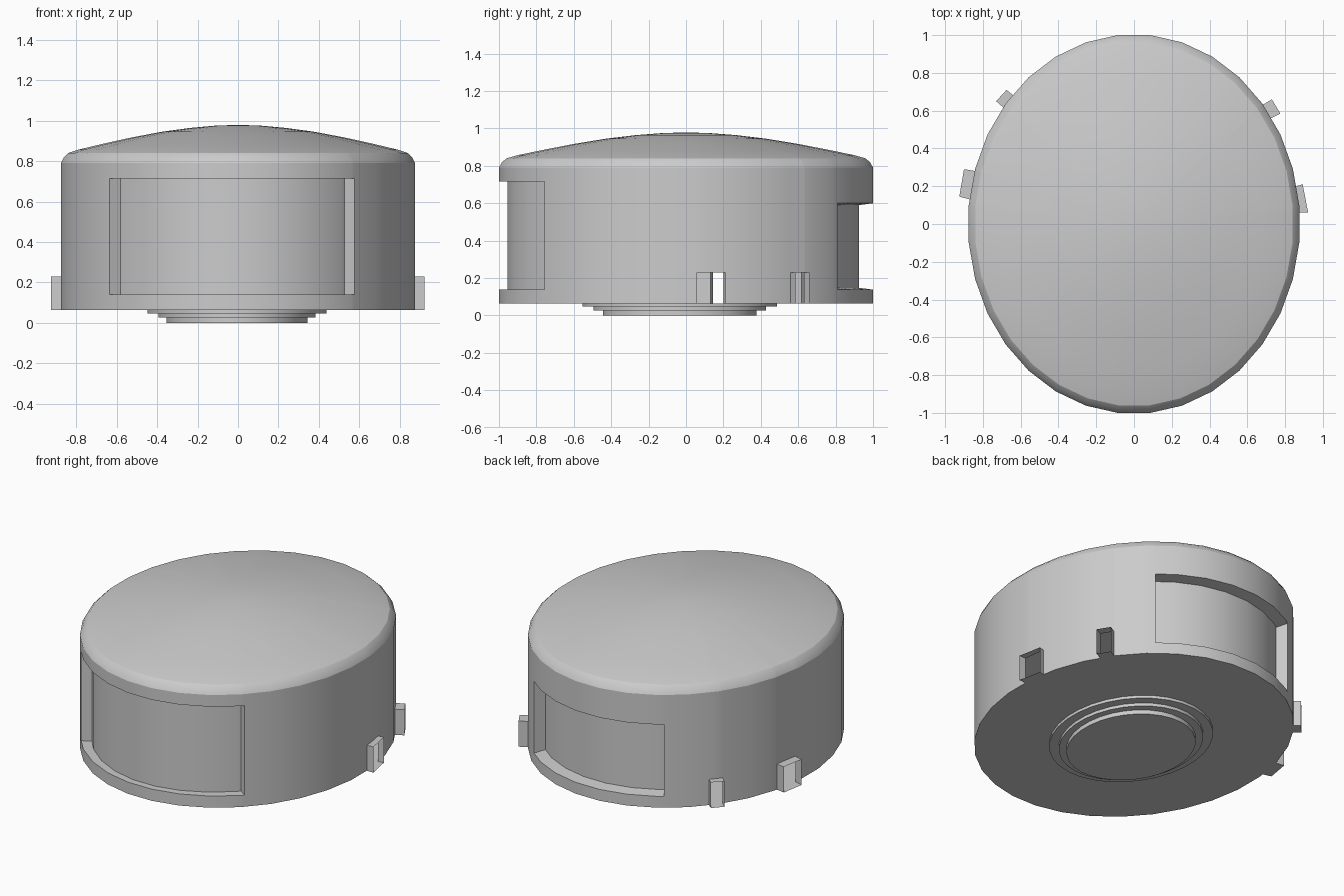
import bpy, bmesh, math

if "Cube" in bpy.data.objects:
    bpy.data.objects.remove(bpy.data.objects["Cube"])

A, B, N = 0.875, 1.0, 32          # half width, half depth, number of sides
STEP = 2 * math.pi / N
Z0, Z1 = 0.065, 0.79              # bottom and top of the upright wall


def ang(x, y):
    return math.atan2(y / B, x / A) % (2 * math.pi)


def pt(t, z, sx=1.0, sy=None):
    """Point on the faceted oval at angle t, optionally scaled inwards."""
    u = t - round(t / STEP) * STEP
    r = 1 / math.cos(u)
    return (A * sx * r * math.cos(t), B * (sx if sy is None else sy) * r * math.sin(t), z)


def finish(bm, name, smooth=True):
    bmesh.ops.remove_doubles(bm, verts=bm.verts[:], dist=1e-4)
    bmesh.ops.recalc_face_normals(bm, faces=bm.faces[:])
    me = bpy.data.meshes.new(name)
    bm.to_mesh(me)
    bm.free()
    ob = bpy.data.objects.new(name, me)
    bpy.context.collection.objects.link(ob)
    if smooth:
        bpy.ops.object.select_all(action='DESELECT')
        bpy.context.view_layer.objects.active = ob
        ob.select_set(True)
        bpy.ops.object.shade_smooth_by_angle(angle=math.radians(25))
    return ob


def face(bm, *pts):
    bm.faces.new([bm.verts.new(p) for p in pts])


# Recessed panels: start, end, z low, z high, floor scale x, floor scale y, wall slope
panels = [
    (ang(-0.635, -0.688), ang(0.575, -0.754), 0.14, 0.715, 0.914, 0.955, 0.0),
    (ang(0.515, 0.808), ang(-0.445, 0.861), 0.138, 0.6, 0.925, 0.925, 0.01),
]
# Side sockets: two wall points, then the matching two outer points
sockets = {
    "right_socket": ((0.874, 0.06), (0.857, 0.20), (0.922, 0.06), (0.893, 0.21)),
    "back_right_socket": ((0.725, 0.56), (0.68, 0.629), (0.775, 0.585), (0.73, 0.66)),
    "back_left_socket": ((-0.64, 0.682), (-0.69, 0.615), (-0.675, 0.71), (-0.73, 0.65)),
    "left_socket": ((-0.84, 0.28), (-0.868, 0.13), (-0.90, 0.29), (-0.925, 0.145)),
}
ZS = 0.23                         # top of the sockets

openings = [p[:4] for p in panels]
openings += [(ang(*s[0]), ang(*s[1]), Z0, ZS) for s in sockets.values()]

ts = [(i + 0.5) * STEP for i in range(N)]
ts += [t for o in openings for t in o[:2]]
ts = sorted(set(ts))
ts.append(ts[0] + 2 * math.pi)
spans = list(zip(ts, ts[1:]))
zs = sorted({Z0, Z1} | {z for o in openings for z in o[2:]})

# Body: upright wall with openings left out
bm = bmesh.new()
for a, b in spans:
    m = (a + b) / 2
    for lo, hi in zip(zs, zs[1:]):
        zm = (lo + hi) / 2
        if any(o[0] < m < o[1] and o[2] < zm < o[3] for o in openings):
            continue
        face(bm, pt(a, lo), pt(b, lo), pt(b, hi), pt(a, hi))

# Rounded shoulder and shallow domed lid
dome = [(1, Z1), (0.985, 0.818), (0.96, 0.84), (0.90, 0.857), (0.77, 0.884),
        (0.6, 0.917), (0.43, 0.945), (0.27, 0.964), (0.13, 0.975)]
for a, b in spans:
    for (r0, h0), (r1, h1) in zip(dome, dome[1:]):
        face(bm, pt(a, h0, r0), pt(b, h0, r0), pt(b, h1, r1), pt(a, h1, r1))
    face(bm, pt(a, 0.975, 0.13), pt(b, 0.975, 0.13), (0, 0, 0.979))

# Underside
face(bm, *[pt(t, Z0) for t in reversed(ts[:-1])])

# Panel recesses: floor plus four side walls
for t0, t1, lo, hi, sx, sy, sl in panels:
    for a, b in spans:
        if not t0 < (a + b) / 2 < t1:
            continue
        il, ih = lo + sl, hi - sl
        face(bm, pt(a, il, sx, sy), pt(b, il, sx, sy), pt(b, ih, sx, sy), pt(a, ih, sx, sy))
        face(bm, pt(a, lo), pt(b, lo), pt(b, il, sx, sy), pt(a, il, sx, sy))
        face(bm, pt(a, ih, sx, sy), pt(b, ih, sx, sy), pt(b, hi), pt(a, hi))
    for t in (t0, t1):
        face(bm, pt(t, lo), pt(t, hi), pt(t, hi - sl, sx, sy), pt(t, lo + sl, sx, sy))
finish(bm, "body")

# Sockets: open sleeves around the holes in the wall
for name, (p, q, po, qo) in sockets.items():
    bm = bmesh.new()
    p, q = pt(ang(*p), 0)[:2], pt(ang(*q), 0)[:2]
    face(bm, (*p, Z0), (*q, Z0), (*qo, Z0), (*po, Z0))
    face(bm, (*p, ZS), (*po, ZS), (*qo, ZS), (*q, ZS))
    face(bm, (*p, Z0), (*po, Z0), (*po, ZS), (*p, ZS))
    face(bm, (*q, Z0), (*q, ZS), (*qo, ZS), (*qo, Z0))
    finish(bm, name, False)

# Stepped foot under the body
bm = bmesh.new()
steps = [(0.445, 0.522, Z0, 0.047), (0.39, 0.463, 0.047, 0.027), (0.35, 0.412, 0.027, 0.0)]
rings = [[(rx * math.cos(t) - 0.005, ry * math.sin(t) - 0.033, z)
          for t in [(i + 0.5) * STEP for i in range(N)]]
         for rx, ry, top, bot in steps for z in (top, bot)]
for r0, r1 in zip(rings, rings[1:]):
    for i in range(N):
        j = (i + 1) % N
        face(bm, r0[i], r1[i], r1[j], r0[j])
face(bm, *reversed(rings[-1]))
finish(bm, "stepped_foot")
